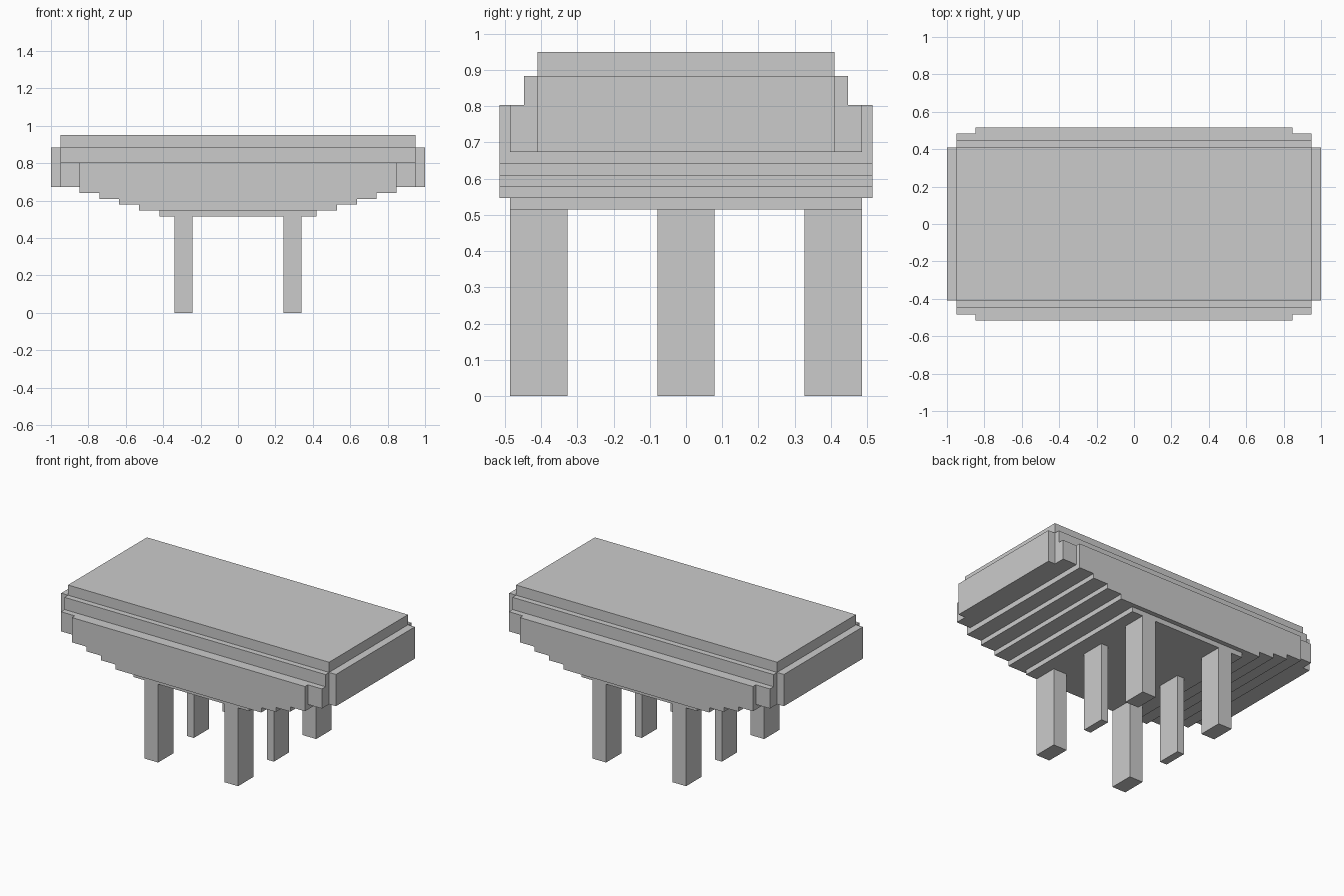
import bpy
import bmesh

if "Cube" in bpy.data.objects:
    bpy.data.objects.remove(bpy.data.objects["Cube"])


def make_object(name, bm):
    bmesh.ops.recalc_face_normals(bm, faces=bm.faces)
    mesh = bpy.data.meshes.new(name)
    bm.to_mesh(mesh)
    bm.free()
    obj = bpy.data.objects.new(name, mesh)
    bpy.context.collection.objects.link(obj)
    return obj


def extrude_profile(name, points, half_depth):
    """Extrude an x/z outline evenly to both sides of y = 0."""
    bm = bmesh.new()
    face = bm.faces.new([bm.verts.new((x, -half_depth, z)) for x, z in points])
    moved = bmesh.ops.extrude_face_region(bm, geom=[face])["geom"]
    verts = [v for v in moved if isinstance(v, bmesh.types.BMVert)]
    bmesh.ops.translate(bm, verts=verts, vec=(0, 2 * half_depth, 0))
    # the extrusion removes the start face's region, so close it if needed
    bmesh.ops.holes_fill(bm, edges=[e for e in bm.edges if e.is_boundary])
    return make_object(name, bm)


def box(name, x0, x1, y0, y1, z0, z1):
    bm = bmesh.new()
    bmesh.ops.create_cube(bm, size=1)
    for v in bm.verts:
        v.co.x = x1 if v.co.x > 0 else x0
        v.co.y = y1 if v.co.y > 0 else y0
        v.co.z = z1 if v.co.z > 0 else z0
    return make_object(name, bm)


# Stepped hull: inverted staircase outline running the full depth
TOP, RIM = 0.803, 0.674
steps = [(0.848, 0.64), (0.741, 0.609), (0.636, 0.579), (0.53, 0.547)]
right = [(0.848, TOP)]
for i, (x, z) in enumerate(steps):
    right.append((x, z))
    if i + 1 < len(steps):
        right.append((steps[i + 1][0], z))
left = [(-x, z) for x, z in reversed(right)]
extrude_profile("stepped_hull", right + left, 0.515)
box("hull_bottom", -0.42, 0.42, -0.485, 0.485, 0.515, 0.547)

# Upper body: cross-section in tiers, with the end panels standing proud
for name, x, y, top in (
    ("lower_tier", 0.95, 0.485, TOP),
    ("middle_tier", 0.95, 0.447, 0.883),
    ("top_slab", 0.95, 0.41, 0.95),
):
    box(name, -x, x, -y, y, RIM, top)
for side, label in ((-1, "left"), (1, "right")):
    x0, x1 = sorted((side * 0.95, side * 1.0))
    box(f"{label}_end_panel", x0, x1, -0.41, 0.41, RIM, 0.883)

# Legs: three rows, the middle pair slimmer
for row, cy, half_x in (("front", -0.406, 0.049),
                        ("middle", 0.0, 0.025),
                        ("back", 0.406, 0.049)):
    for side, label in ((-1, "left"), (1, "right")):
        cx = side * 0.291
        box(f"{row}_{label}_leg", cx - half_x, cx + half_x,
            cy - 0.079, cy + 0.079, 0, 0.515)
